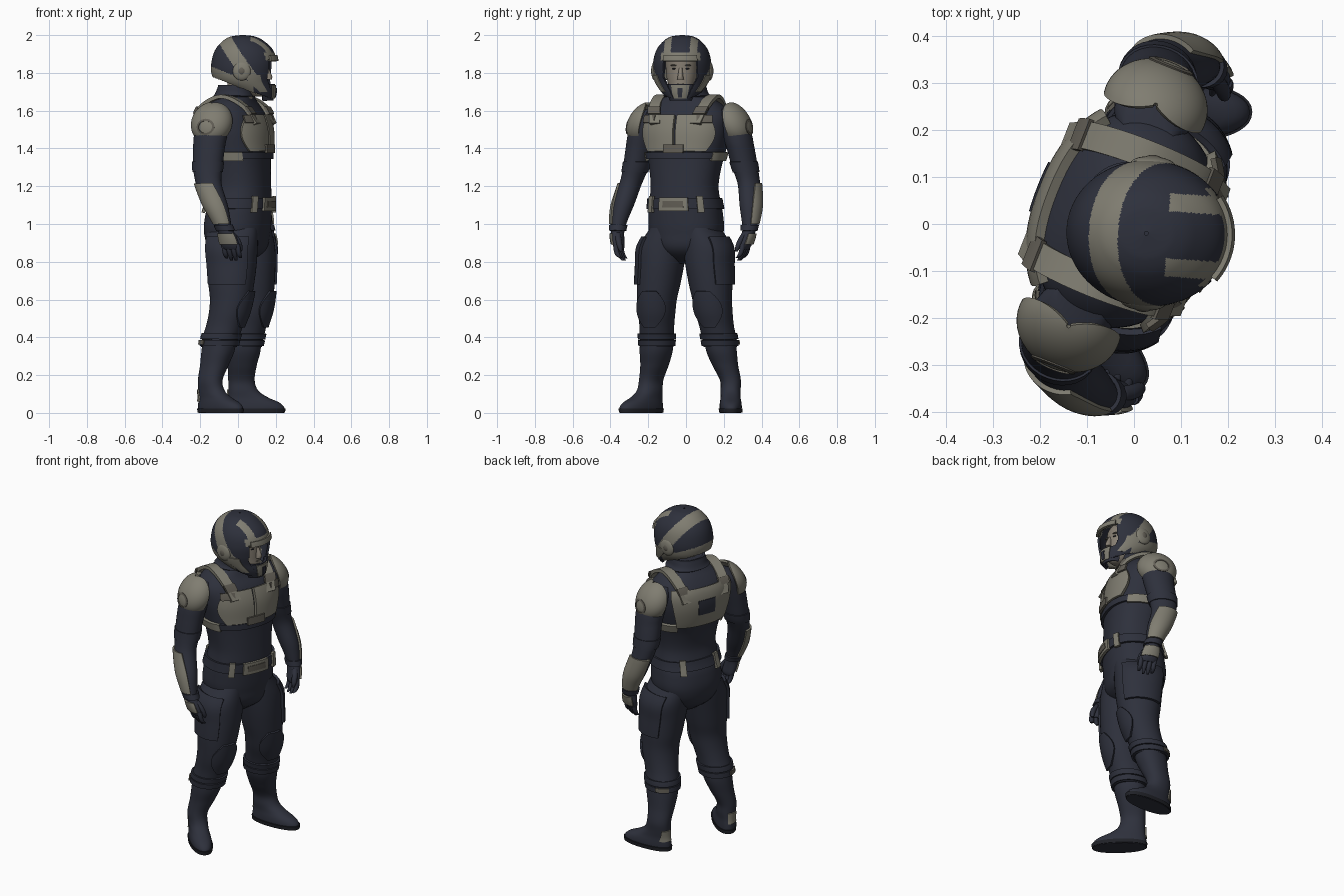
import bpy, bmesh, math
from math import sin, cos, radians as rad
from mathutils import Vector

if "Cube" in bpy.data.objects:
    bpy.data.objects.remove(bpy.data.objects["Cube"])

def mat(name, r, g, b):
    m = bpy.data.materials.new(name)
    m.diffuse_color = (r, g, b, 1)
    m.use_nodes = True
    m.node_tree.nodes["Principled BSDF"].inputs["Base Color"].default_value = m.diffuse_color
    return m
DARK = mat("navy_fabric", .027, .030, .045)
LIGHT = mat("grey_armour", .215, .205, .165)
STRAP = mat("brown_grey_strap", .12, .11, .09)
SKIN = mat("skin", .24, .21, .17)
BLACK = mat("black_rubber", .014, .015, .02)

BODY = ((0, 0, 0), rad(-21.5))       # twisted stance
HEAD = ((.03, -.02, 0), rad(-4))     # head looks along +x
frame = BODY

def interp(st, t):
    """Smooth interpolation of rows keyed by their first column."""
    n = len(st)
    i = max([j for j in range(n - 1) if st[j][0] <= t] or [0])
    a, b = st[i], st[i + 1]
    h = b[0] - a[0]
    s = min(max((t - a[0]) / h, 0), 1)
    p, q = st[max(i - 1, 0)], st[min(i + 2, n - 1)]
    out = []
    for k in range(1, len(a)):
        m0 = (b[k] - p[k]) / (b[0] - p[0]) * h
        m1 = (q[k] - a[k]) / (q[0] - a[0]) * h
        out.append((2*s**3 - 3*s**2 + 1)*a[k] + (s**3 - 2*s*s + s)*m0
                   + (3*s*s - 2*s**3)*b[k] + (s**3 - s*s)*m1)
    return out

def loft(st, p=2, yaw=0):
    """Surface through horizontal rings (z, cx, cy, rx, ry)."""
    st = sorted(st)
    def fn(u, z, off=0):
        cx, cy, rx, ry = interp(st, z)
        c, s = cos(rad(u)), sin(rad(u))
        x = (max(rx, .002) + off) * math.copysign(abs(c)**(2/p), c)
        y = (max(ry, .002) + off) * math.copysign(abs(s)**(2/p), s)
        return Vector((cx + x*cos(yaw) - y*sin(yaw), cy + x*sin(yaw) + y*cos(yaw), z))
    return fn

def ellipsoid(c, r):
    return lambda u, v, off=0: Vector((c[0] + (r[0]+off)*cos(rad(v))*cos(rad(u)),
        c[1] + (r[1]+off)*cos(rad(v))*sin(rad(u)), c[2] + (r[2]+off)*sin(rad(v))))

def sheet(name, fn, v0, v1, mats, u0=0, u1=360, nu=48, nv=32, off=0, thick=0,
          rule=None, edges=None, mirror=False):
    """Mesh a surface, or a patch of it lifted by off and thickened."""
    mats = mats if isinstance(mats, list) else [mats]
    closed = abs(u1 - u0) == 360 and edges is None
    bm = bmesh.new()
    rows = []
    for j in range(nv + 1):
        t = j / nv
        a, b = edges(t) if edges else (u0, u1)
        rows.append([bm.verts.new(fn(a + (b-a)*i/nu, v0 + (v1-v0)*t, off))
                     for i in range(nu if closed else nu + 1)])
    for j in range(nv):
        for i in range(nu):
            k = (i + 1) % len(rows[0])
            bm.faces.new((rows[j][i], rows[j][k], rows[j+1][k], rows[j+1][i]))
    if closed and not thick:
        bm.faces.new(rows[0][::-1])
        bm.faces.new(rows[-1])
    bmesh.ops.recalc_face_normals(bm, faces=bm.faces[:])
    if rule:
        gone = []
        for f in bm.faces:
            r = rule(f.calc_center_median())
            if r < 0:
                gone.append(f)
            else:
                f.material_index = r
        bmesh.ops.delete(bm, geom=gone, context='FACES')
    me = bpy.data.meshes.new(name)
    bm.to_mesh(me)
    bm.free()
    me.polygons.foreach_set("use_smooth", [True] * len(me.polygons))
    ob = bpy.data.objects.new(name, me)
    bpy.context.collection.objects.link(ob)
    for m in mats:
        me.materials.append(m)
    ob.location, ob.rotation_euler.z = frame[0], frame[1]
    if thick:
        so = ob.modifiers.new("thickness", 'SOLIDIFY')
        so.thickness, so.offset = thick, 0
    if mirror:
        mi = ob.modifiers.new("mirror", 'MIRROR')
        mi.use_axis = (False, True, False)
    es = ob.modifiers.new("sharp_edges", 'EDGE_SPLIT')
    es.split_angle = rad(50)

def both_arms(name, fn, *args, **kw):
    """Right arm as given but mirrored; left arm hangs further back."""
    def right(u, v, off=0):
        p = fn(u, v, off)
        return Vector((p.x, -p.y, p.z))
    def left(u, v, off=0):
        p = fn(u, v, off)
        return Vector((p.x - .055*min(max((1.42 - p.z)/.45, 0), 1.1), p.y + .004, p.z))
    sheet("right_" + name, right, *args, **kw)
    sheet("left_" + name, left, *args, **kw)

# Torso with collar
torso = loft([(.79, .0, 0, .05, .05), (.86, .0, 0, .14, .145), (.95, -.005, 0, .165, .195),
    (1.05, .003, 0, .165, .197), (1.12, .015, 0, .155, .188), (1.2, .02, 0, .147, .18),
    (1.3, .01, 0, .153, .192), (1.4, -.008, 0, .168, .213), (1.5, -.02, 0, .173, .23),
    (1.58, -.028, 0, .155, .228), (1.64, -.027, 0, .118, .178), (1.68, -.015, 0, .095, .108),
    (1.73, -.003, 0, .086, .09)], 2.3)
sheet("torso_suit", torso, .79, 1.73, DARK, nu=64, nv=60)
sheet("collar", torso, 1.675, 1.735, DARK, off=.006, thick=.014, nv=8)
sheet("belt", torso, 1.08, 1.135, DARK, off=.006, thick=.014, nv=4)
sheet("belt_buckle", torso, 1.07, 1.14, LIGHT, -20, 20, 12, 4, off=.016, thick=.016)
sheet("buckle_inset", torso, 1.088, 1.122, STRAP, -13, 13, 10, 4, off=.024, thick=.006)
for n, a in (("front", 40), ("back", 150)):
    sheet("belt_clips_" + n, torso, 1.06, 1.147, LIGHT, a - 5.5, a + 5.5, 4, 6, off=.015, thick=.016, mirror=True)

# Chest and back armour
sheet("chest_plates", torso, 1.385, 1.575, LIGHT, off=.011, thick=.02, nu=18, nv=14, mirror=True,
      edges=lambda t: (1, 44 + 14*sin(t*3.14) - 6*t))
sheet("chest_clasp", torso, 1.375, 1.42, STRAP, -11, 11, 6, 4, off=.024, thick=.014)
sheet("chest_buckles", torso, 1.535, 1.575, STRAP, 24, 46, 6, 4, off=.025, thick=.012, mirror=True)
sheet("side_bands", torso, 1.335, 1.38, LIGHT, 58, 140, 24, 4, off=.008, thick=.016, mirror=True)
sheet("under_chest_band", torso, 1.345, 1.38, DARK, -58, 58, 24, 4, off=.007, thick=.014)
sheet("back_plate", torso, 1.37, 1.6, LIGHT, off=.012, thick=.022, nu=30, nv=14,
      edges=lambda t: (180 - 42 - 10*t, 180 + 42 + 10*t))
sheet("back_panel", torso, 1.445, 1.535, DARK, 170, 190, 8, 6, off=.023, thick=.008)

# Shoulder straps
path = [(0, .155, .115, 1.53), (1, .09, .14, 1.625), (2, -.03, .148, 1.675),
        (3, -.148, .14, 1.62), (4, -.197, .12, 1.53)]
def strap(u, t, off=0):
    x, y, z = interp(path, t)
    return Vector((x + off*(1 if t < 2 else -1), y + u, z + off*.7))
sheet("shoulder_straps", strap, 0, 4, LIGHT, -.03, .03, 4, 28, thick=.02, mirror=True)
sheet("strap_adjusters", strap, .45, .85, STRAP, -.035, .035, 4, 4, off=.008, thick=.014, mirror=True)
sheet("strap_adjusters_back", strap, 3.1, 3.5, STRAP, -.035, .035, 4, 4, off=.008, thick=.014, mirror=True)

# Arms
arm = loft([(1.61, -.045, .19, .055, .05), (1.57, -.048, .23, .083, .078), (1.48, -.05, .265, .09, .077),
    (1.4, -.053, .285, .086, .072), (1.3, -.052, .305, .08, .067), (1.24, -.044, .322, .072, .06),
    (1.2, -.032, .333, .069, .058), (1.1, .013, .352, .064, .056), (1.03, .045, .36, .05, .046),
    (.97, .068, .362, .038, .034)])
both_arms("arm", arm, .97, 1.61, DARK, nv=44, nu=32)
both_arms("sleeve_roll", arm, 1.275, 1.33, DARK, off=.001, thick=.008, nu=32, nv=6)
both_arms("forearm_guard", arm, 1.0, 1.215, LIGHT, off=.004, thick=.012, nu=20, nv=14,
          edges=lambda t: (30 + 25*t*t, 190 - 10*t))
# Sloping shoulder pads
dome = ellipsoid((-.05, .25, 1.535), (.106, .092, .1))
def pad(u, v, off=0):
    p = dome(u, v, off)
    p.z -= .38 * (p.y - .25)
    return p
sheet("shoulder_pads", pad, -48, 88, LIGHT, nu=28, nv=20, thick=.014, mirror=True,
      edges=lambda t: (90 - 82 - 45*t, 90 + 82 + 45*t))
sheet("shoulder_pad_discs", lambda u, v, off=0: pad(90 + 26*v*cos(rad(u)), 8 + 22*v*sin(rad(u)), .008),
      .75, 1, STRAP, nu=24, nv=2, thick=.006, mirror=True)

# Gloves
palm = loft([(1.0, .056, .362, .042, .039), (.96, .073, .36, .042, .034), (.92, .085, .354, .05, .031),
    (.88, .092, .345, .05, .026), (.865, .094, .342, .042, .018)])
both_arms("palm", palm, .865, 1.0, DARK, nu=24, nv=14)
both_arms("glove_cuff", palm, .965, .995, DARK, off=.005, thick=.01, nu=24, nv=4)
both_arms("knuckle_plate", palm, .892, .95, LIGHT, 28, 150, 12, 6, off=.004, thick=.01)
for i in range(4):
    x, z = .055 + .026*i, .81 + (.008, -.003, -.003, .01)[i]
    finger = loft([(.895, x, .346, .013, .014), (.86, x + .004, .343, .0135, .0135),
                   (.83, x + .006, .33, .012, .012), (z, x + .006, .315, .007, .007)])
    both_arms("finger_%d" % (i + 1), finger, z, .895, DARK, nu=12, nv=10)
thumb = loft([(.955, .1, .35, .016, .016), (.92, .125, .335, .017, .016),
              (.88, .138, .322, .014, .014), (.855, .14, .315, .007, .007)])
both_arms("thumb", thumb, .855, .955, DARK, nu=12, nv=10)

# Legs
leg = loft([(.98, .005, .095, .14, .09), (.88, .012, .125, .14, .124), (.78, .018, .136, .132, .12),
    (.68, .02, .148, .121, .113), (.6, .02, .157, .11, .103), (.53, .01, .163, .104, .097),
    (.46, -.01, .17, .098, .09), (.40, -.028, .177, .098, .089), (.35, -.037, .18, .095, .086)], 2.1)
sheet("legs", leg, .35, .98, DARK, nu=40, nv=44, mirror=True)
sheet("thigh_pockets", leg, .68, .93, DARK, 35, 135, 20, 12, off=.006, thick=.018, mirror=True)
sheet("knee_pads", leg, .455, .645, DARK, off=.004, thick=.018, nu=16, nv=14, mirror=True,
      edges=lambda t: (-18 - 30*sin(t*3.14), 18 + 30*sin(t*3.14)))
for i, z in enumerate((.355, .39)):
    sheet("trouser_cuffs_%d" % (i + 1), leg, z, z + .03, DARK, off=.003, thick=.014, nu=40, nv=4, mirror=True)
sheet("cuff_clips", leg, .362, .385, STRAP, 120, 165, 8, 3, off=.013, thick=.008, mirror=True)

# Boots, turned outward
yaw = rad(22)
def foot(z, o, length, width):
    return (z, -.072 + o*cos(yaw), .225 + o*sin(yaw), length, width)
boot = loft([foot(0, .078, .15, .056), foot(.03, .078, .151, .059), foot(.055, .066, .137, .057),
    foot(.08, .04, .107, .053), foot(.115, .014, .08, .053), foot(.17, .003, .07, .055),
    (.25, -.056, .202, .077, .068), (.32, -.042, .187, .088, .08), (.38, -.034, .18, .09, .083)], 2.2, yaw)
sheet("boots", boot, 0, .38, DARK, nu=40, nv=40, mirror=True)
sheet("boot_soles", boot, 0.002, .024, BLACK, off=.002, thick=.006, nu=40, nv=2, mirror=True)
sheet("heel_plates", boot, .06, .125, LIGHT, 130, 185, 12, 6, off=.003, thick=.008, mirror=True)

# Head and face
frame = HEAD
sheet("neck", loft([(1.62, -.03, 0, .075, .07), (1.7, -.02, 0, .07, .068), (1.8, -.01, 0, .072, .07)]),
      1.62, 1.8, SKIN, nu=32, nv=8)
head = loft([(1.675, .07, 0, .035, .03), (1.70, .06, 0, .066, .055), (1.76, .035, 0, .092, .077),
    (1.82, .025, 0, .1, .085), (1.88, .02, 0, .1, .085), (1.94, .01, 0, .07, .06)])
sheet("face", head, 1.675, 1.94, SKIN, nu=40, nv=28)
sheet("nose", loft([(1.765, .133, 0, .016, .018), (1.78, .132, 0, .02, .015), (1.825, .122, 0, .01, .009)]),
      1.765, 1.825, SKIN, nu=14, nv=8)
sheet("eyes", ellipsoid((.115, .034, 1.822), (.007, .012, .004)), -89, 89, BLACK, nu=14, nv=8, mirror=True)
sheet("eyebrows", ellipsoid((.114, .036, 1.84), (.01, .02, .004)), -89, 89, STRAP, nu=14, nv=8, mirror=True)
sheet("mouth", ellipsoid((.12, 0, 1.742), (.01, .02, .004)), -89, 89, STRAP, nu=14, nv=8)

# Helmet shell: face opening, sloped rim, painted bands
shell = loft([(1.64, .1, 0, .05, .05), (1.70, .055, 0, .105, .1), (1.75, .01, 0, .148, .133),
    (1.80, .0, 0, .165, .147), (1.86, .002, 0, .166, .147), (1.92, .002, 0, .147, .13),
    (1.965, -.002, 0, .104, .094), (1.988, -.004, 0, .058, .053), (1.995, -.004, 0, .001, .001)])
def helmet_rule(p):
    ay, rim = abs(p.y), 1.722 - .38*p.x
    if p.z < rim:
        return -1
    if p.x > .04 and p.z < 1.868 and ay < min(.088, .04 + .5*(p.z - 1.68)):
        return -1
    s = p.x - .7*(1.97 - p.z)
    arch = -.135 < s < -.05 and p.z > 1.78
    prong = p.x > .04 and p.z > 1.88 and .048 < ay < .085
    brow = p.x > .06 and 1.865 < p.z < 1.905 and ay < .1
    low = p.z < rim + .05 and p.x < .06
    return 1 if arch or prong or brow or low else 0
sheet("helmet", lambda u, t, off=0: shell(u, 1.64 + .355*sin(rad(t)), off), 0, 90, [DARK, LIGHT],
      nu=180, nv=110, thick=.012, rule=helmet_rule)
sheet("helmet_peak", shell, 1.862, 1.892, LIGHT, -34, 34, 20, 4, thick=.014, off=.01)
chin = loft([(1.65, .1, 0, .045, .045), (1.70, .08, 0, .075, .07), (1.76, .055, 0, .098, .09)])
sheet("chin_guard", chin, 1.655, 1.74, DARK, off=.004, thick=.014, nu=24, nv=8,
      edges=lambda t: (-85 + 30*t, 85 - 30*t))
sheet("chin_plate", chin, 1.665, 1.735, LIGHT, -30, 30, 12, 6, off=.013, thick=.008)
sheet("chin_vent", chin, 1.67, 1.72, DARK, -8, 8, 6, 4, off=.018, thick=.006)
sheet("cheek_guards", shell, 1.70, 1.79, LIGHT, off=.005, thick=.012, nu=12, nv=8, mirror=True,
      edges=lambda t: (48 + 8*t, 70 + 16*t))
ear = ellipsoid((.0, .146, 1.81), (.048, .018, .05))
sheet("ear_cups", ear, -89, 89, LIGHT, nu=28, nv=16, mirror=True)
sheet("ear_cup_centres", ellipsoid((.0, .157, 1.81), (.02, .01, .022)), -89, 89, STRAP, nu=20, nv=10, mirror=True)
